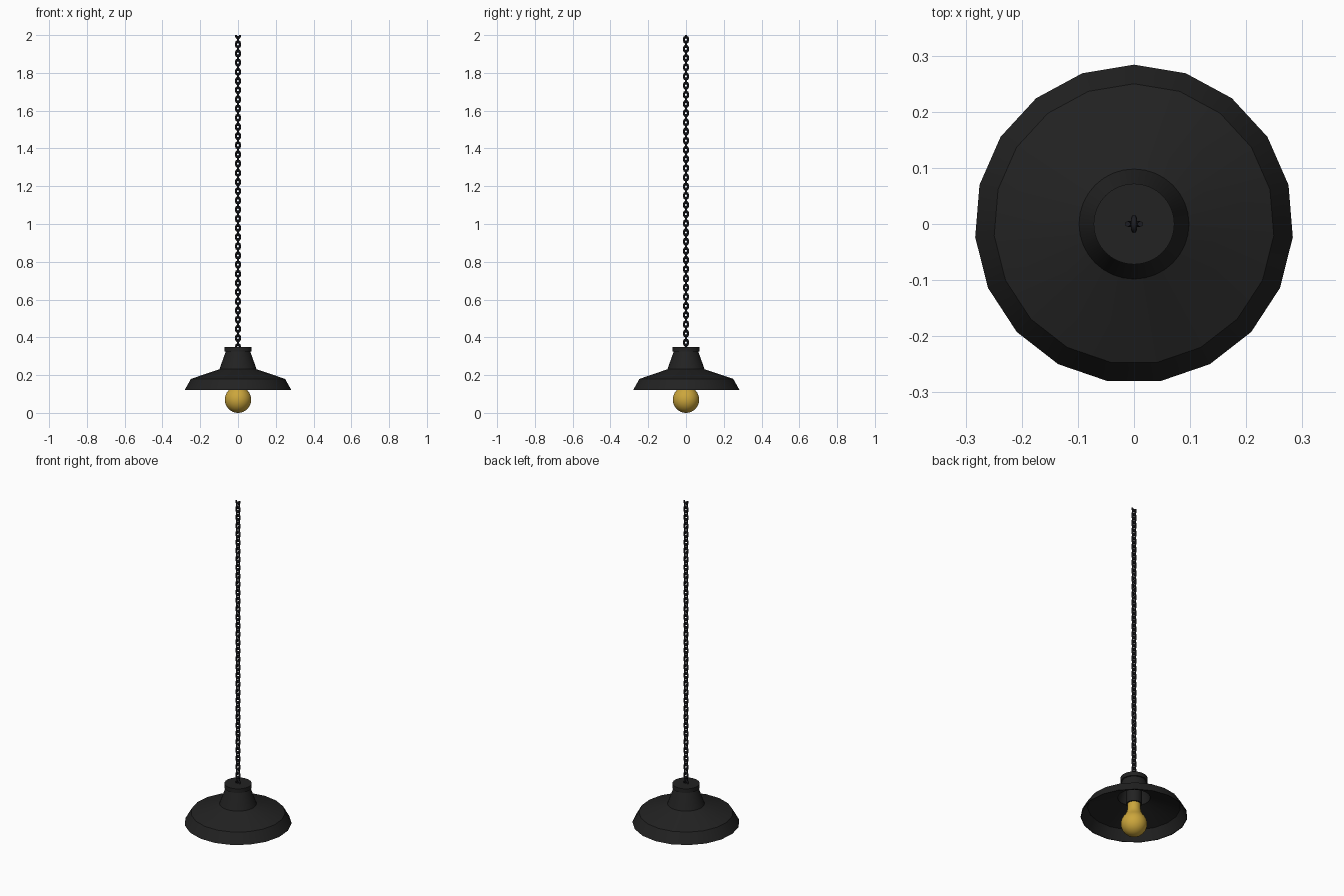
import bpy
import math

if "Cube" in bpy.data.objects:
    bpy.data.objects.remove(bpy.data.objects["Cube"])


def material(name, rgb):
    m = bpy.data.materials.new(name)
    m.diffuse_color = (*rgb, 1.0)
    m.use_nodes = True
    m.node_tree.nodes["Principled BSDF"].inputs["Base Color"].default_value = m.diffuse_color
    return m


BLACK = material("matte black", (0.016, 0.016, 0.016))
IRON = material("dark iron", (0.012, 0.012, 0.015))
YELLOW = material("warm yellow", (0.60, 0.38, 0.045))


def make_object(name, verts, faces, mat, angle=35):
    mesh = bpy.data.meshes.new(name)
    mesh.from_pydata(verts, [], faces)
    mesh.materials.append(mat)
    obj = bpy.data.objects.new(name, mesh)
    bpy.context.collection.objects.link(obj)
    bpy.ops.object.select_all(action='DESELECT')
    obj.select_set(True)
    bpy.context.view_layer.objects.active = obj
    bpy.ops.object.mode_set(mode='EDIT')
    bpy.ops.mesh.select_all(action='SELECT')
    bpy.ops.mesh.normals_make_consistent(inside=False)
    bpy.ops.object.mode_set(mode='OBJECT')
    bpy.ops.object.shade_smooth_by_angle(angle=math.radians(angle))
    return obj


def lathe(name, profile, sides, mat, loop=False, angle=35):
    """Spin (radius, z) points round z, first corner on +y; r = 0 is a pole."""
    verts, rings, faces = [], [], []
    for r, z in profile:
        n = 1 if r == 0 else sides
        rings.append([len(verts) + i for i in range(n)])
        for i in range(n):
            a = 2 * math.pi * i / sides
            verts.append((r * math.sin(a), r * math.cos(a), z))
    pairs = list(zip(rings, rings[1:]))
    if loop:
        pairs.append((rings[-1], rings[0]))
    for a, b in pairs:
        for i in range(sides):
            j = (i + 1) % sides
            f = [a[i % len(a)], a[j % len(a)], b[j % len(b)], b[i % len(b)]]
            faces.append(list(dict.fromkeys(f)))
    return make_object(name, verts, faces, mat, angle)


# Wide 19-sided shade, a thin shell open below
lathe("shade", [(0.284, 0.12), (0.25, 0.18), (0.09, 0.234),
                (0.086, 0.230), (0.247, 0.176), (0.280, 0.12)],
      19, BLACK, loop=True, angle=25)

# Tapered neck, hollow and closed by the cap
lathe("neck", [(0.098, 0.232), (0.063, 0.33), (0.059, 0.33), (0.092, 0.229)],
      32, BLACK, loop=True)
lathe("cap", [(0, 0.326), (0.072, 0.326), (0.072, 0.35), (0, 0.35)], 32, BLACK)

# Bulb holder inside the neck
lathe("socket", [(0, 0.19), (0.042, 0.19), (0.042, 0.328), (0, 0.328)], 24, BLACK)

# Pear-shaped bulb
bulb = [(0, 0)]
for k in range(1, 12):
    t = math.radians(k * 12.2)
    bulb.append((0.07 * math.sin(t), 0.07 - 0.07 * math.cos(t)))
bulb += [(0.040, 0.138), (0.036, 0.155), (0.035, 0.20), (0, 0.20)]
lathe("bulb", bulb, 32, YELLOW)

# Hanging chain: links alternate direction, the top one is cut open
WIRE, BEND, STRAIGHT, PITCH = 0.005, 0.011, 0.006, 0.0243
verts, faces = [], []


def add_link(zc, turned, half=False):
    path = []
    for k in range(12):
        a = math.pi + math.pi * k / 5 if k < 6 else math.pi * (k - 6) / 5
        dz = -STRAIGHT if k < 6 else STRAIGHT
        path.append((math.cos(a), math.sin(a), dz))
    if half:
        path = [(-1, 0, STRAIGHT - 0.006)] + path[:6] + [(1, 0, STRAIGHT - 0.006)]
    base, n, m = len(verts), len(path), 8
    for c, s, dz in path:
        for j in range(m):
            b = 2 * math.pi * j / m
            rad = BEND + WIRE * math.cos(b)
            u, v, z = c * rad, WIRE * math.sin(b), zc + dz + s * rad
            verts.append((v, u, z) if turned else (u, v, z))
    for i in range(n - 1 if half else n):
        for j in range(m):
            k, l = (i + 1) % n, (j + 1) % m
            faces.append([base + i * m + j, base + k * m + j,
                          base + k * m + l, base + i * m + l])
    if half:
        faces.append([base + j for j in range(m)])
        faces.append([base + (n - 1) * m + j for j in range(m)])


add_link(2.0, False, half=True)
for i in range(1, 69):
    add_link(2.0 - i * PITCH, i % 2 == 1)
make_object("chain", verts, faces, IRON, angle=60)
